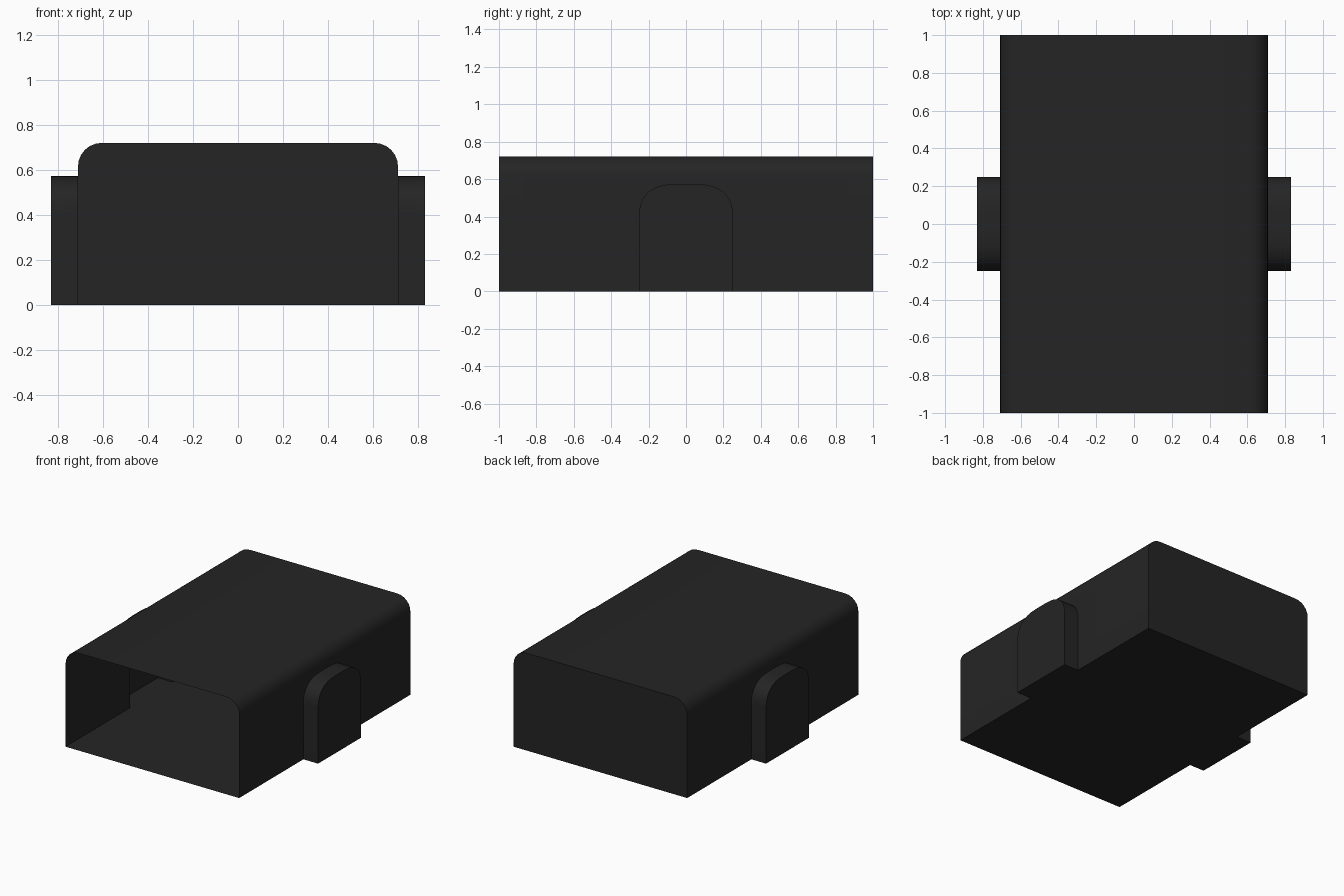
import bpy, bmesh, math

if "Cube" in bpy.data.objects:
    bpy.data.objects.remove(bpy.data.objects["Cube"])

W, L, H = 0.71, 1.0, 0.72      # body half width, half length, height
TW, TL, TH = 0.83, 0.25, 0.57  # tab half reach, half length, height


def corner(cx, cz, rx, rz, n, power):
    """Rounded corner from the vertical side up to the flat top."""
    pts = []
    for i in range(n + 1):
        a = math.pi / 2 * i / n
        pts.append((cx + rx * math.cos(a) ** (2 / power) if i < n else cx,
                    cz + rz * math.sin(a) ** (2 / power) if i else cz))
    return pts


def arch(half):
    """Full outline from right foot over the top to left foot."""
    half = [(half[0][0], 0)] + half
    return half + [(-u, z) for u, z in reversed(half)]


body_corner = corner(W - 0.11, H - 0.11, 0.11, 0.11, 6, 2.1)
body = arch(body_corner)
tab = arch(corner(0.05, 0.41, TL - 0.05, TH + 0.003 - 0.41, 8, 2.4))
spring = body_corner[0][1]

bm = bmesh.new()


def face(pts):
    bm.faces.new([bm.verts.new(p) for p in pts])


# Rounded top skin, open at the front
for (x0, z0), (x1, z1) in zip(body[1:-2], body[2:-1]):
    face([(x0, -L, z0), (x1, -L, z1), (x1, L, z1), (x0, L, z0)])

# Closed back
face([(x, L, z) for x, z in body])

# Floor reaching into both hollow tabs
half_floor = [(W, -L), (W, -TL), (TW, -TL), (TW, TL), (W, TL), (W, L)]
face([(x, y, 0) for x, y in half_floor + [(-x, y) for x, y in reversed(half_floor)]])

for s in (1, -1):
    # Side wall with an arched opening into the tab
    face([(s * W, y, z) for y, z in
          [(-L, 0), (-L, spring), (L, spring), (L, 0)] + tab])
    # Tab rim and outer face
    for (y0, z0), (y1, z1) in zip(tab, tab[1:]):
        face([(s * W, y0, z0), (s * TW, y0, z0), (s * TW, y1, z1), (s * W, y1, z1)])
    face([(s * TW, y, z) for y, z in tab])

bmesh.ops.remove_doubles(bm, verts=bm.verts, dist=1e-4)
bmesh.ops.recalc_face_normals(bm, faces=bm.faces)
# Orient the shell so that the back points outward
bm.faces.ensure_lookup_table()
back = max(bm.faces, key=lambda f: f.calc_center_median().y)
back.normal_update()
if back.normal.y < 0:
    bmesh.ops.reverse_faces(bm, faces=bm.faces)

mesh = bpy.data.meshes.new("connector_shell")
bm.to_mesh(mesh)
bm.free()
shell = bpy.data.objects.new("connector_shell", mesh)
bpy.context.collection.objects.link(shell)

# Dark plastic
mat = bpy.data.materials.new("dark_plastic")
mat.diffuse_color = (0.018, 0.018, 0.018, 1)
mat.use_nodes = True
mat.node_tree.nodes["Principled BSDF"].inputs["Base Color"].default_value = mat.diffuse_color
mesh.materials.append(mat)

bpy.context.view_layer.objects.active = shell
shell.select_set(True)
bpy.ops.object.shade_smooth_by_angle(angle=math.radians(35))
